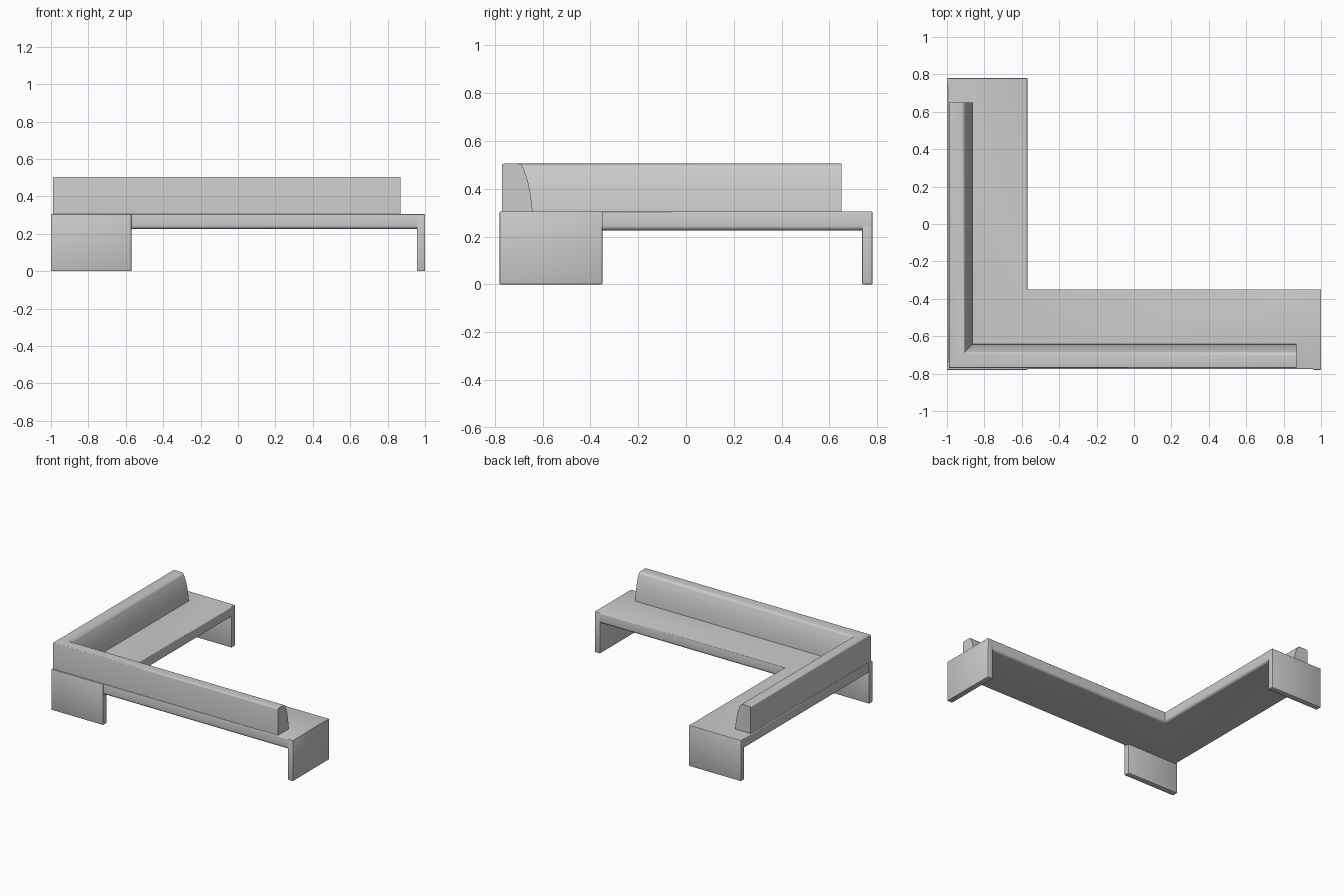
import bpy, bmesh, math

cube = bpy.data.objects.get("Cube")
if cube:
    bpy.data.objects.remove(cube, do_unlink=True)

grey = bpy.data.materials.new("plain grey")
grey.use_nodes = True
GREY = (0.6, 0.6, 0.6, 1)
grey.diffuse_color = GREY
grey.node_tree.nodes["Principled BSDF"].inputs["Base Color"].default_value = GREY

LEFT, FRONT, WIDTH, SEAT_TOP, SEAT_BASE = -1.0, -0.78, 0.43, 0.305, 0.225


def finish(bm, name):
    bmesh.ops.recalc_face_normals(bm, faces=bm.faces)
    mesh = bpy.data.meshes.new(name)
    bm.to_mesh(mesh)
    bm.free()
    mesh.materials.append(grey)
    obj = bpy.data.objects.new(name, mesh)
    bpy.context.collection.objects.link(obj)
    bpy.ops.object.select_all(action='DESELECT')
    obj.select_set(True)
    bpy.context.view_layer.objects.active = obj
    bpy.ops.object.shade_smooth_by_angle(angle=math.radians(35))
    return obj


def sweep_l(name, profile, x_end, y_end):
    """Sweep (inward offset, height) points round the L with a mitred corner."""
    bm = bmesh.new()
    rings = [[bm.verts.new(p) for p in ring] for ring in (
        [(x_end, FRONT + d, z) for d, z in profile],
        [(LEFT + d, FRONT + d, z) for d, z in profile],
        [(LEFT + d, y_end, z) for d, z in profile])]
    n = len(profile)
    for a, b in zip(rings, rings[1:]):
        for i in range(n):
            j = (i + 1) % n
            bm.faces.new((a[i], a[j], b[j], b[i]))
    bm.faces.new(rings[0])
    bm.faces.new(rings[-1])
    return finish(bm, name)


def arc(cx, cz, rx, rz, start, end, steps=6):
    angles = [math.radians(start + (end - start) * i / steps) for i in range(steps + 1)]
    return [(cx + rx * math.cos(a), cz + rz * math.sin(a)) for a in angles]


def panel(name, x0, x1, y0, y1, z1=SEAT_TOP):
    bm = bmesh.new()
    bmesh.ops.create_cube(bm, size=1)
    for v in bm.verts:
        v.co = ((x0 + x1) / 2 + v.co.x * (x1 - x0),
                (y0 + y1) / 2 + v.co.y * (y1 - y0), z1 / 2 + v.co.z * z1)
    bmesh.ops.bevel(bm, geom=list(bm.edges), offset=0.004, segments=2,
                    profile=0.5, affect='EDGES')
    return finish(bm, name)


# L-shaped seat slab with softened long edges
r, inset = 0.02, 0.004
seat = (arc(inset + r, SEAT_BASE + r, r, r, 180, 270)
        + arc(WIDTH - r, SEAT_BASE + r, r, r, 270, 360)
        + arc(WIDTH - 0.006, SEAT_TOP - 0.006, 0.006, 0.006, 0, 90, 3)
        + arc(inset + 0.006, SEAT_TOP - 0.006, 0.006, 0.006, 90, 180, 3))
sweep_l("seat", seat, 0.997, 0.777)

# Backrest: upright outer side, rounded sloping inner side
back = ([(0.01, SEAT_TOP - 0.01), (0.138, SEAT_TOP - 0.01), (0.136, 0.33), (0.129, 0.38),
         (0.119, 0.43), (0.106, 0.47)]
        + arc(0.075, 0.48, 0.025, 0.025, 10, 90, 5)
        + arc(0.018, 0.497, 0.008, 0.008, 90, 180, 3))
sweep_l("backrest", back, 0.87, 0.65)

# Upright leg panels at the corner and at both ends
T = 0.043
panel("corner_leg", LEFT, LEFT + WIDTH, FRONT, FRONT + T)
panel("side_end_leg", 1 - T, 1, FRONT, FRONT + WIDTH)
panel("back_end_leg", LEFT, LEFT + WIDTH, 0.78 - T, 0.78)
